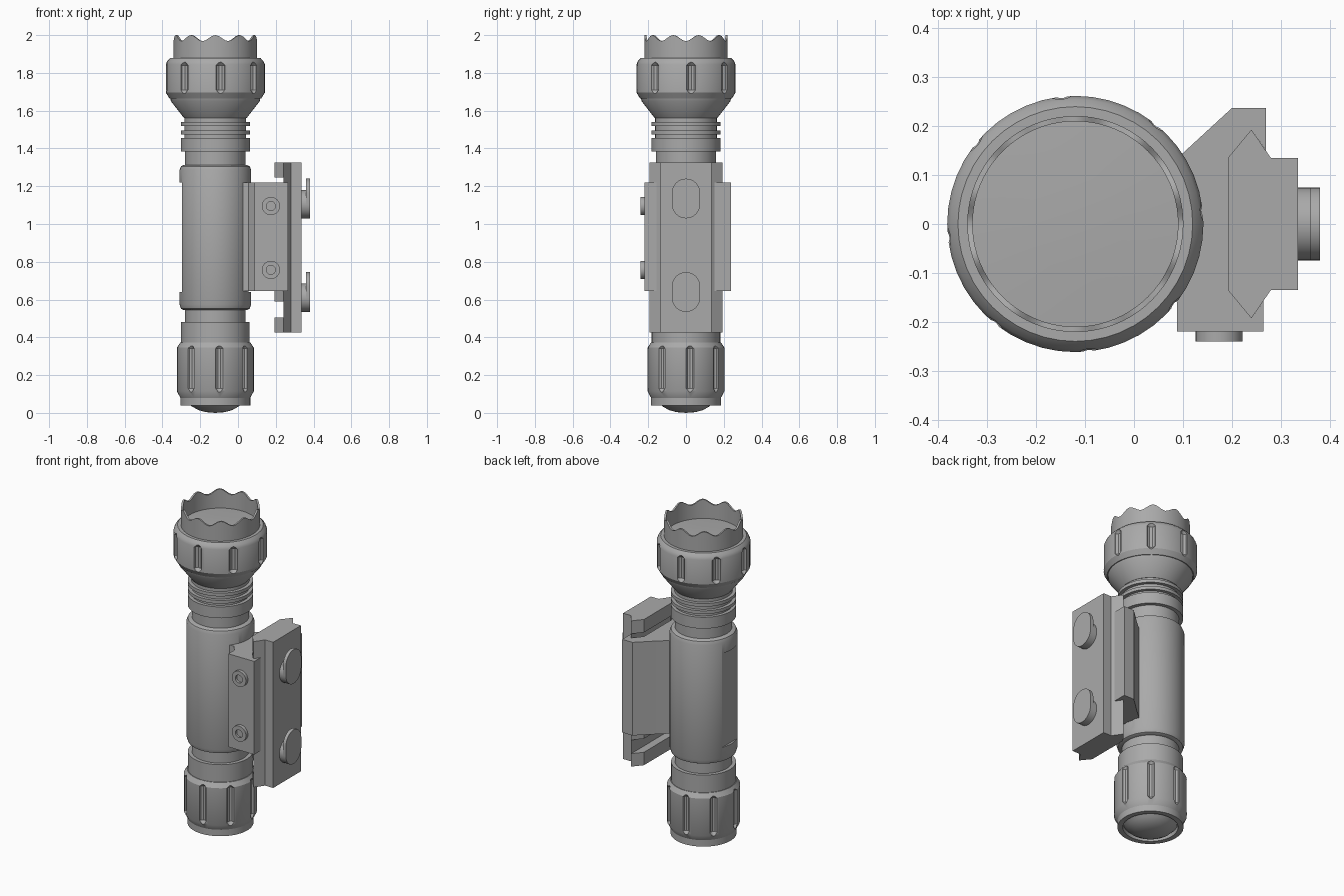
import bpy, bmesh
from math import cos, sin, pi, radians, atan2

if "Cube" in bpy.data.objects:
    bpy.data.objects.remove(bpy.data.objects["Cube"])

AXIS = -0.12   # x position of the round tube's axis

grey = bpy.data.materials.new("metal grey")
grey.use_nodes = True
grey.diffuse_color = (0.4, 0.4, 0.4, 1)
grey.node_tree.nodes["Principled BSDF"].inputs["Base Color"].default_value = (0.4, 0.4, 0.4, 1)


def make(name, bm):
    bmesh.ops.recalc_face_normals(bm, faces=bm.faces)
    mesh = bpy.data.meshes.new(name)
    bm.to_mesh(mesh)
    bm.free()
    mesh.materials.append(grey)
    ob = bpy.data.objects.new(name, mesh)
    bpy.context.collection.objects.link(ob)
    return ob


def smooth(ob, angle=32):
    bpy.ops.object.select_all(action='DESELECT')
    ob.select_set(True)
    bpy.context.view_layer.objects.active = ob
    bpy.ops.object.shade_smooth_by_angle(angle=radians(angle))


def add_lathe(bm, profile, x=AXIS, y=0, segs=48):
    """Spin (radius, z) points into a closed solid; end radii of 0 close it."""
    rings = []
    for r, z in profile:
        n = segs if r > 0 else 1
        rings.append([bm.verts.new((x + r * cos(2 * pi * i / segs), y + r * sin(2 * pi * i / segs), z))
                      for i in range(n)])
    for a, b in zip(rings, rings[1:]):
        for i in range(segs):
            j = (i + 1) % segs
            quad = [a[i % len(a)], a[j % len(a)], b[j % len(b)], b[i % len(b)]]
            bm.faces.new(list(dict.fromkeys(quad)))


def lathe(name, profile, segs=48):
    bm = bmesh.new()
    add_lathe(bm, profile, segs=segs)
    return make(name, bm)


def add_prism(bm, points, lo, hi, place):
    """Extrude a 2D outline from lo to hi; place maps (u, v, w) to x, y, z."""
    low = [bm.verts.new(place(u, v, lo)) for u, v in points]
    high = [bm.verts.new(place(u, v, hi)) for u, v in points]
    bm.faces.new(low)
    bm.faces.new(high)
    for i in range(len(points)):
        j = (i + 1) % len(points)
        bm.faces.new((low[i], low[j], high[j], high[i]))


def upright(u, v, w):
    return (u, v, w)


def along_x(u, v, w):
    return (w, u, v)


def prism(name, points, lo, hi, place=upright):
    bm = bmesh.new()
    add_prism(bm, points, lo, hi, place)
    return make(name, bm)


def box(x0, x1, y0, y1):
    return [(x0, y0), (x1, y0), (x1, y1), (x0, y1)]


def cut(ob, bm):
    cutter = make("cutter", bm)
    cutter.hide_render = True
    mod = ob.modifiers.new("cut", 'BOOLEAN')
    mod.operation = 'DIFFERENCE'
    mod.solver = 'EXACT'
    mod.object = cutter
    bpy.ops.object.select_all(action='DESELECT')
    bpy.context.view_layer.objects.active = ob
    ob.select_set(True)
    bpy.ops.object.modifier_apply(modifier=mod.name)
    bpy.data.objects.remove(cutter)


def flute(ob, radius, z0, z1, width):
    """Eight upright grip grooves with pointed ends."""
    bm = bmesh.new()
    for k in range(8):
        a = radians(6 + 45 * k)
        add_lathe(bm, [(0, z0), (width, z0 + 0.03), (width, z1 - 0.03), (0, z1)],
                  AXIS + radius * cos(a), radius * sin(a), 10)
    cut(ob, bm)


# Tail: switch button, grip cap and collar
smooth(lathe("tail_button", [(0, 0), (0.05, 0.004), (0.09, 0.015), (0.125, 0.035), (0.15, 0.06), (0, 0.08)]))
smooth(lathe("tail_rim", [(0, 0.075), (0.15, 0.075), (0.155, 0.04), (0.185, 0.04), (0.185, 0.09), (0, 0.09)]))
tail = lathe("tail_cap", [(0, 0.08), (0.185, 0.08), (0.204, 0.115), (0.204, 0.345), (0.186, 0.372), (0, 0.372)])
flute(tail, 0.208, 0.1, 0.37, 0.022)
smooth(tail)
smooth(lathe("tail_collar", [(0, 0.36), (0.182, 0.36), (0.182, 0.48), (0.16, 0.48), (0.16, 0.57), (0, 0.57)]))

# Main tube with a flat milled on each side
tube = lathe("main_tube", [(0, 0.545), (0.168, 0.545), (0.182, 0.552), (0.19, 0.575), (0.19, 1.285),
                           (0.182, 1.305), (0.168, 1.313), (0, 1.313)])
bm = bmesh.new()
for s in (-1, 1):
    add_prism(bm, box(AXIS + s * 0.176, AXIS + s * 0.25, -0.2, 0.2), 0.64, 1.22, upright)
cut(tube, bm)
smooth(tube)

# Ringed neck
neck = [(0, 1.3), (0.16, 1.3), (0.16, 1.385)]
for low, high in ((1.385, 1.455), (1.475, 1.495), (1.52, 1.54)):
    neck += [(0.183, low), (0.183, high), (0.163, high)]
    neck += [(0.163, {1.455: 1.475, 1.495: 1.52, 1.54: 1.57}[high])]
smooth(lathe("neck_rings", neck + [(0, 1.57)]))

# Head: flared cone, fluted ring, lens and scalloped bezel
smooth(lathe("head_cone", [(0, 1.56), (0.165, 1.56), (0.235, 1.65), (0.24, 1.675), (0, 1.675)]))
ring = lathe("head_ring", [(0, 1.665), (0.243, 1.665), (0.262, 1.695), (0.262, 1.845),
                           (0.255, 1.862), (0.24, 1.878), (0, 1.878)])
flute(ring, 0.268, 1.68, 1.87, 0.026)
smooth(ring)
smooth(lathe("lens", [(0, 1.87), (0.212, 1.87), (0.212, 1.882), (0.1, 1.888), (0, 1.89)]))
bezel = lathe("bezel", [(0.21, 1.87), (0.221, 1.87), (0.221, 2), (0.21, 2), (0.21, 1.87)], segs=80)
for v in bezel.data.vertices:
    if v.co.z > 1.95:
        v.co.z -= 0.016 * (1 + cos(10 * atan2(v.co.y, v.co.x - AXIS)))
smooth(bezel)

# Clamp bracket that grips the rail's sloped edges
prism("clamp_bracket", [(0.0, -0.12), (0.055, -0.12), (0.088, -0.16), (0.088, -0.22), (0.265, -0.22),
                        (0.265, -0.157), (0.24, -0.193), (0.192, -0.135), (0.192, 0.135), (0.24, 0.193),
                        (0.27, 0.15), (0.27, 0.237), (0.2, 0.237), (0.1, 0.145), (0.0, 0.06)], 0.645, 1.22)

# Slotted rail: solid outer half with six raised teeth
prism("rail_plate", [(0.24, -0.193), (0.28, -0.135), (0.335, -0.135),
                     (0.335, 0.135), (0.28, 0.135), (0.24, 0.193)], 0.425, 1.325)
bm = bmesh.new()
for k in range(6):
    z = 0.425 + 0.164 * k
    add_prism(bm, [(0.192, -0.135), (0.24, -0.193), (0.24, 0.193), (0.192, 0.135)], z, z + 0.08, upright)
make("rail_teeth", bm)

# Clamp screws with a socket, on the front of the bracket
for n, z in (("lower", 0.757), ("upper", 1.095)):
    bm = bmesh.new()
    add_lathe(bm, [(0, -0.226), (0.024, -0.226), (0.024, -0.24), (0.048, -0.24), (0.048, -0.21), (0, -0.21)],
              0, 0, 32)
    for v in bm.verts:
        v.co = (0.174 + v.co.x, v.co.z, z + v.co.y)
    smooth(make(n + "_clamp_screw", bm))

# Rail knobs: round stem under an oval head
R = 0.075
arc = [(R * cos(pi * i / 16), R * sin(pi * i / 16)) for i in range(17)]
for n, z in (("lower", 0.61), ("upper", 1.105)):
    circle = [(u, z + v) for u, v in arc] + [(-u, z - v) for u, v in arc[1:-1]]
    oval = [(u, z + 0.06 + v) for u, v in arc] + [(-u, z - v) for u, v in arc]
    smooth(prism(n + "_knob_stem", circle, 0.32, 0.362, along_x))
    smooth(prism(n + "_knob_head", oval, 0.36, 0.38, along_x))
